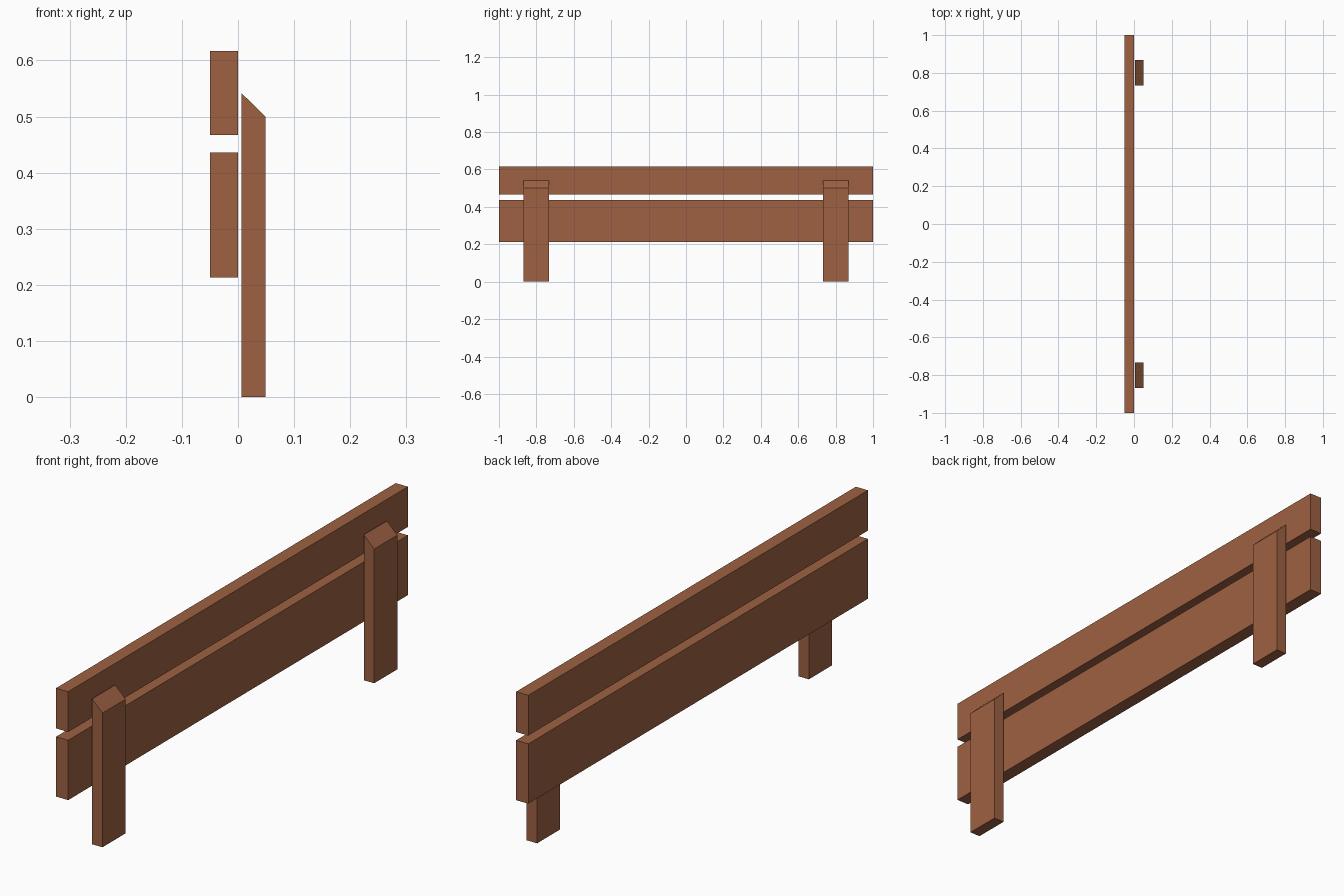
import bpy

if "Cube" in bpy.data.objects:
    bpy.data.objects.remove(bpy.data.objects["Cube"])

wood = bpy.data.materials.new("brown wood")
wood.diffuse_color = (0.34, 0.12, 0.054, 1.0)
wood.use_nodes = True
wood.node_tree.nodes["Principled BSDF"].inputs["Base Color"].default_value = wood.diffuse_color


def extrude_profile(name, profile, y0, y1):
    """Solid from an x-z profile (counter-clockwise seen from the front), extruded along y."""
    n = len(profile)
    verts = [(x, y, z) for y in (y0, y1) for x, z in profile]
    faces = [tuple(range(n)), tuple(range(2 * n - 1, n - 1, -1))]
    faces += [(i, i + n, (i + 1) % n + n, (i + 1) % n) for i in range(n)]
    mesh = bpy.data.meshes.new(name)
    mesh.from_pydata(verts, [], faces)
    mesh.materials.append(wood)
    obj = bpy.data.objects.new(name, mesh)
    bpy.context.collection.objects.link(obj)
    return obj


# Long horizontal planks
for name, z0, z1 in (("lower_plank", 0.213, 0.436), ("upper_plank", 0.467, 0.617)):
    extrude_profile(name, [(-0.05, z0), (0, z0), (0, z1), (-0.05, z1)], -1, 1)

# Posts with slanted tops, standing just behind the planks
post = [(0.006, 0), (0.049, 0), (0.049, 0.5), (0.006, 0.542)]
for name, y in (("front_post", -0.8), ("back_post", 0.8)):
    extrude_profile(name, post, y - 0.068, y + 0.068)
